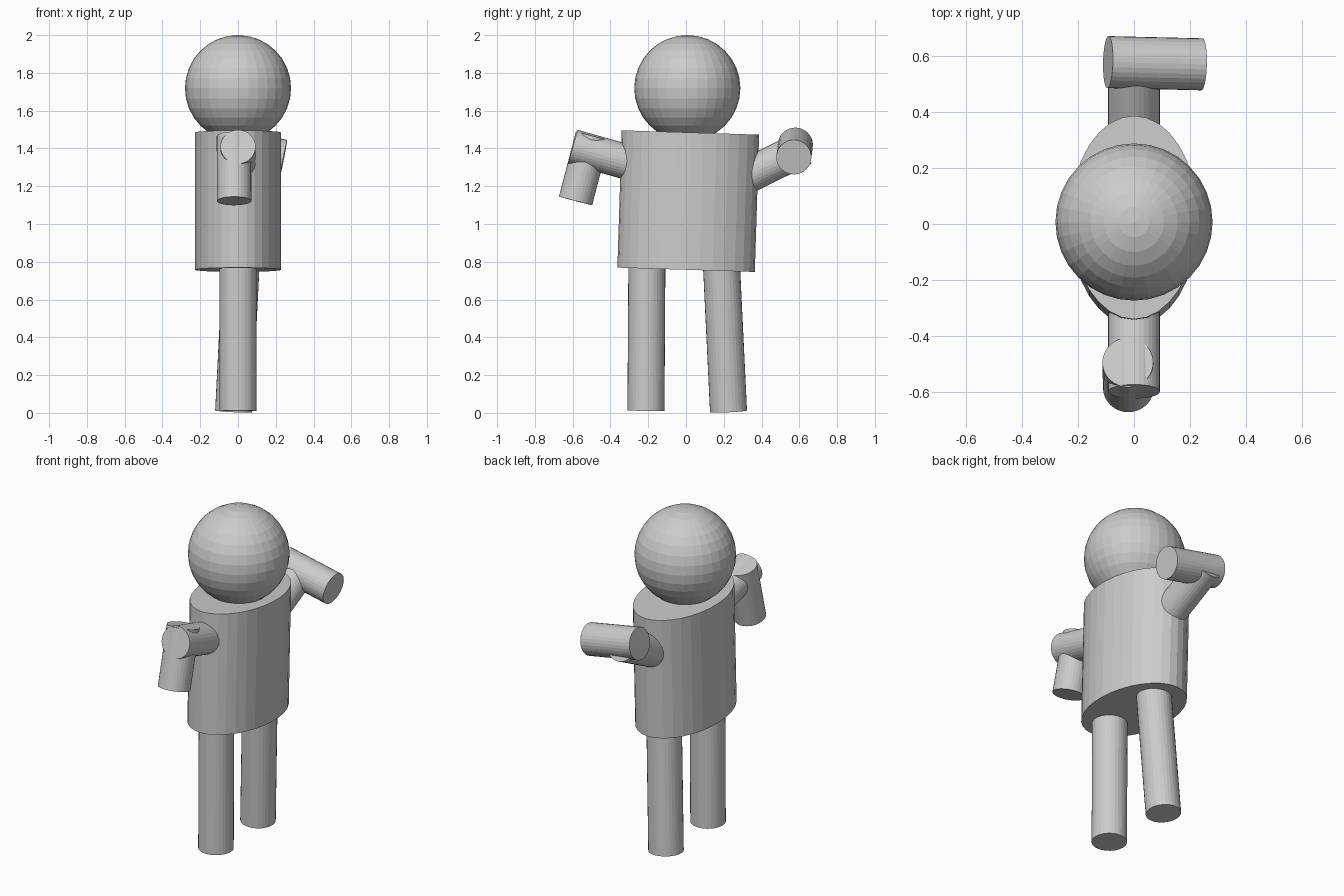
import bpy
from math import radians
from mathutils import Vector

if "Cube" in bpy.data.objects:
    bpy.data.objects.remove(bpy.data.objects["Cube"])


def rod(name, start, end, radius):
    """Straight round limb between two points."""
    a, b = Vector(start), Vector(end)
    axis = b - a
    bpy.ops.mesh.primitive_cylinder_add(vertices=32, radius=radius, depth=axis.length,
                                        location=(a + b) / 2)
    ob = bpy.context.object
    ob.name = name
    ob.rotation_euler = axis.to_track_quat('Z', 'Y').to_euler()
    return ob


# Head
bpy.ops.mesh.primitive_uv_sphere_add(segments=32, ring_count=16, radius=0.281,
                                     location=(0, 0.007, 1.719))
bpy.context.object.name = "head"

# Torso: oval cylinder with a slight lean
bpy.ops.mesh.primitive_cylinder_add(vertices=32, radius=1, depth=0.727,
                                    location=(0, 0.012, 1.121),
                                    rotation=(radians(-1.8), 0, 0))
torso = bpy.context.object
torso.name = "torso"
torso.scale = (0.228, 0.364, 1)

# Legs: one straight, one splayed
rod("straight_leg", (0, -0.212, 0.011), (0, -0.207, 0.80), 0.098)
rod("splayed_leg", (-0.023, 0.225, 0.008), (0.017, 0.187, 0.80), 0.098)

# Arm with hanging forearm
rod("lowered_upper_arm", (0, -0.599, 1.409), (0, -0.24, 1.308), 0.093)
rod("lowered_forearm", (-0.02, -0.585, 1.122), (-0.022, -0.495, 1.466), 0.091)

# Arm with forearm held forward
rod("raised_upper_arm", (0, 0.622, 1.402), (0, 0.29, 1.237), 0.093)
rod("raised_forearm", (-0.093, 0.579, 1.419), (0.243, 0.571, 1.354), 0.093)
